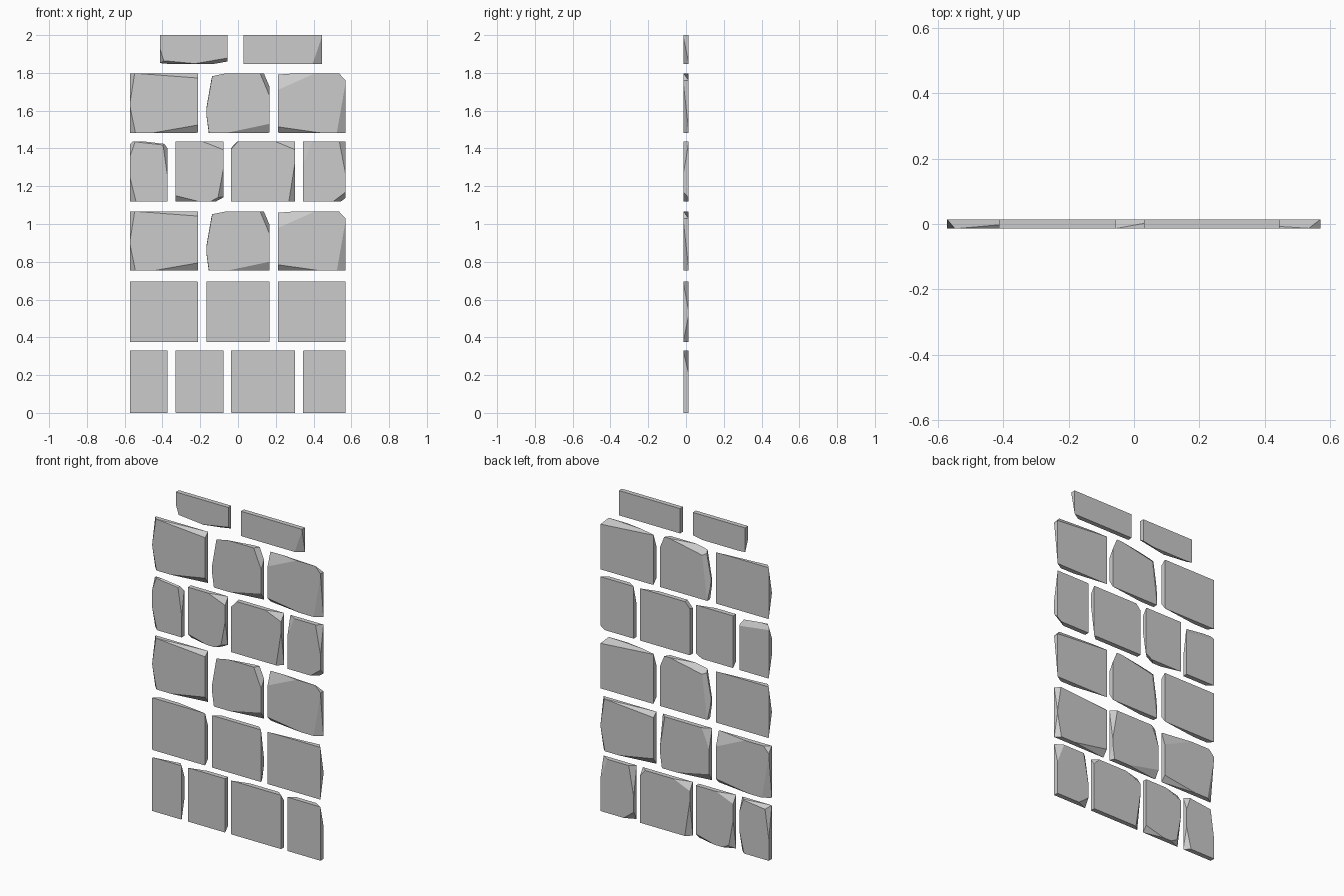
import bpy, bmesh
from mathutils import Vector

if "Cube" in bpy.data.objects:
    bpy.data.objects.remove(bpy.data.objects["Cube"])

HALF = 0.0145  # half the slab thickness

# Chips per stone: u1, v1, u2, v2 across the chipped face (0..1),
# keep (1 = far outline untouched, 0 = straight cut), side (-1 front, 1 back)
WIDE_LEFT = [(.07, 1, 1, .92, .97, -1), (.07, 1, 0, .5, .97, -1),
             (0, .45, .08, 0, .97, -1), (.35, 0, 1, .13, .97, -1)]
WIDE_MID = [(.1, 1, 0, .4, .1, -1), (0, .3, .04, 0, .1, -1), (.85, 1, 1, .62, .4, -1),
            (.33, 0, 1, .15, .97, -1), (0, .83, .8, 1, .6, 1), (.16, 1, .04, 0, .9, 1)]
WIDE_RIGHT = [(0, .72, .55, 1, .97, -1), (.9, 1, 1, .88, 0, -1),
              (1, .85, .87, 0, .97, -1), (0, .1, .62, 0, .97, -1),
              (0, .97, 1, .88, .97, 1)]
SLIM_LEFT = [(0, .75, .14, 1, .97, -1), (0, .4, .16, 0, .97, -1),
             (.86, 1, 1, .4, .97, -1), (0, 1, 1, .93, .97, -1),
             (0, .93, .6, .88, .97, 1)]
SLIM_MID = [(.72, 0, 1, .12, .4, -1), (1, .55, .87, 0, .97, -1),
            (.55, 1, 1, .86, .97, -1), (0, .1, .5, 0, .97, -1)]
BROAD = [(0, .87, .11, 1, .15, -1), (.68, 1, 1, .86, .97, -1), (1, .67, .9, 0, .97, -1)]
SLIM_RIGHT = [(.21, 1, 0, .62, .97, -1), (.85, 1, 1, .45, .97, -1), (.7, 0, 1, .16, .6, -1)]
CAP_LEFT = [(.5, 0, 1, .2, .6, -1), (0, .5, .07, 0, .97, -1), (0, .12, .55, 0, .8, -1)]
CAP_RIGHT = [(.88, 0, 1, .95, .97, -1)]

THREE = [(-.572, -.213), (-.167, .167), (.211, .57)]
FOUR = [(-.572, -.372), (-.33, -.077), (-.036, .303), (.345, .57)]
WIDE = [WIDE_LEFT, WIDE_MID, WIDE_RIGHT]
SLIM = [SLIM_LEFT, SLIM_MID, BROAD, SLIM_RIGHT]


def stone(name, x0, x1, z0, z1, chips, turned=False):
    """A flat block with its edges chipped by slanted plane cuts."""
    w, h = x1 - x0, z1 - z0
    bm = bmesh.new()
    bmesh.ops.create_cube(bm, size=1)
    bmesh.ops.scale(bm, vec=(w, 2 * HALF, h), verts=bm.verts)
    corners = [Vector((sx * w / 2, 0, sz * h / 2)) for sx in (-1, 1) for sz in (-1, 1)]
    for u1, v1, u2, v2, keep, side in chips:
        if turned:
            if side > 0:
                continue
            u1, u2, side, keep = 1 - u1, 1 - u2, 1, .98
        p = Vector(((u1 - .5) * w, 0, (v1 - .5) * h))
        q = Vector(((u2 - .5) * w, 0, (v2 - .5) * h))
        d = (q - p).normalized()
        n = Vector((d.z, 0, -d.x))
        if n.dot(p) < 0:
            n = -n
        run = keep * max((c - p).dot(n) for c in corners)
        p.y = side * HALF
        normal = n * 2 * HALF + Vector((0, side * run, 0))
        bmesh.ops.bisect_plane(bm, geom=bm.verts[:] + bm.edges[:] + bm.faces[:],
                               dist=1e-6, plane_co=p, plane_no=normal.normalized(),
                               clear_outer=True)
        bmesh.ops.holes_fill(bm, edges=[e for e in bm.edges if e.is_boundary], sides=0)
    bmesh.ops.recalc_face_normals(bm, faces=bm.faces)
    mesh = bpy.data.meshes.new(name)
    bm.to_mesh(mesh)
    bm.free()
    ob = bpy.data.objects.new(name, mesh)
    ob.location = ((x0 + x1) / 2, 0, (z0 + z1) / 2)
    bpy.context.collection.objects.link(ob)


# Courses from the ground up: z range, stone spans, chips, turned to the back
COURSES = [
    (0, .33, FOUR, SLIM, True),
    (.375, .695, THREE, WIDE[::-1], True),
    (.753, 1.067, THREE, WIDE, False),
    (1.118, 1.438, FOUR, SLIM, False),
    (1.483, 1.798, THREE, WIDE, False),
    (1.848, 2.0, [(-.412, -.056), (.03, .445)], [CAP_LEFT, CAP_RIGHT], False),
]
for r, (z0, z1, spans, chips, turned) in enumerate(COURSES, 1):
    for i, ((x0, x1), c) in enumerate(zip(spans, chips), 1):
        stone(f"stone_course_{r}_{i}", x0, x1, z0, z1, c, turned)
